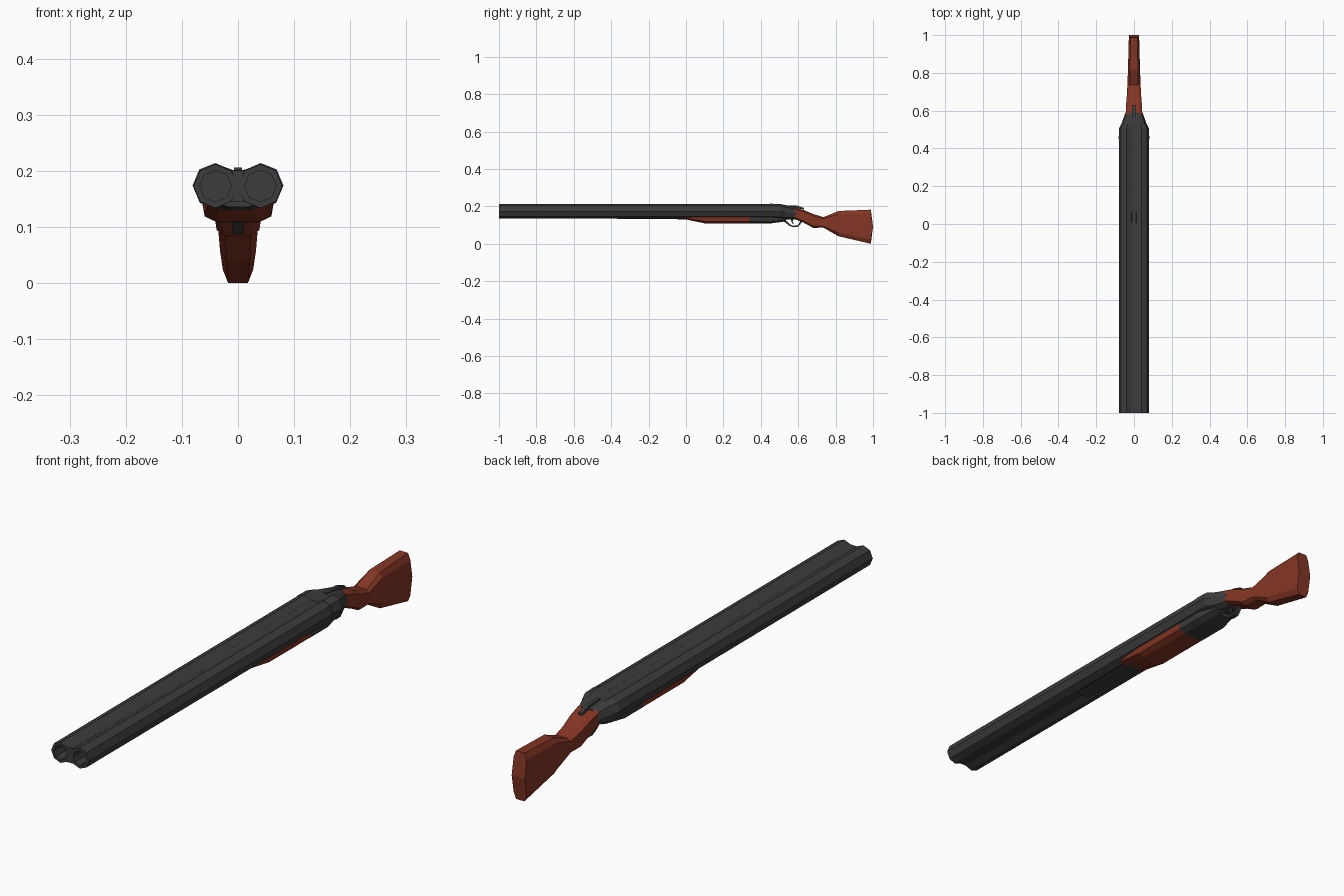
import bpy, bmesh, math

if "Cube" in bpy.data.objects:
    bpy.data.objects.remove(bpy.data.objects["Cube"])


def material(name, rgb):
    m = bpy.data.materials.new(name)
    m.diffuse_color = (*rgb, 1)
    m.use_nodes = True
    m.node_tree.nodes["Principled BSDF"].inputs["Base Color"].default_value = m.diffuse_color
    return m


STEEL = material("dark_steel", (0.045, 0.045, 0.045))
WOOD = material("red_brown_wood", (0.23, 0.036, 0.018))


def finish(name, bm, mat):
    bmesh.ops.recalc_face_normals(bm, faces=bm.faces)
    me = bpy.data.meshes.new(name)
    bm.to_mesh(me)
    bm.free()
    me.materials.append(mat)
    ob = bpy.data.objects.new(name, me)
    bpy.context.collection.objects.link(ob)
    return ob


def loft(name, sections, mat, bulge=0):
    """Loft mirrored half outlines (odd count, top to bottom) along y."""
    bm = bmesh.new()
    rings = []
    k = len(sections[0][1])
    mid = k // 2
    for i, (y, half) in enumerate(sections):
        last = i == len(sections) - 1
        pts = [(x, y + (bulge if last and j == mid else 0), z)
               for j, (x, z) in enumerate(half)]
        pts += [(-x, yy, z) for x, yy, z in reversed(pts)]
        rings.append([bm.verts.new(p) for p in pts])
    n = 2 * k
    for a, b in zip(rings, rings[1:]):
        for j in range(n):
            bm.faces.new((a[j], a[(j + 1) % n], b[(j + 1) % n], b[j]))
    for r in (rings[0], rings[-1]):
        bm.faces.new(r[n - 1 - mid:] + r[:mid + 1])
        bm.faces.new(r[mid:n - mid])
    return finish(name, bm, mat)


def plate(name, outline, hw, mat):
    """Extrude a side (y, z) outline across x."""
    bm = bmesh.new()
    f = bm.faces.new([bm.verts.new((-hw, y, z)) for y, z in outline])
    ext = bmesh.ops.extrude_face_region(bm, geom=[f])["geom"]
    for v in ext:
        if isinstance(v, bmesh.types.BMVert):
            v.co.x = hw
    return finish(name, bm, mat)


# Octagonal barrels with open bores
def barrel(name, cx):
    bm = bmesh.new()
    rings = []
    for r, y in ((0.04, 0.47), (0.039, -1), (0.028, -1), (0.028, -0.5)):
        rings.append([bm.verts.new((cx + r * math.cos(i * math.pi / 4), y,
                                    0.173 + r * math.sin(i * math.pi / 4))) for i in range(8)])
    for a, b in zip(rings, rings[1:]):
        for i in range(8):
            bm.faces.new((a[i], a[(i + 1) % 8], b[(i + 1) % 8], b[i]))
    bm.faces.new(rings[0])
    bm.faces.new(rings[-1])
    finish(name, bm, STEEL)


barrel("right_barrel", 0.04)
barrel("left_barrel", -0.04)
loft("barrel_web", [(y, [(0.012, 0.201), (0.002, 0.173), (0.012, 0.145)]) for y in (-1, 0.47)], STEEL)


# Receiver: follows the barrel outline, then tapers to the grip
def body(hw, z0, z1, dip):
    h = z1 - z0
    return [(0.15 * hw, z1 - dip), (0.5 * hw, z1), (0.85 * hw, z1 - 0.14 * h), (hw, (z0 + z1) / 2),
            (0.85 * hw, z0 + 0.14 * h), (0.5 * hw, z0), (0.15 * hw, z0)]


loft("receiver", [(0.45, body(0.081, 0.134, 0.214, 0.012)), (0.505, body(0.080, 0.132, 0.213, 0.012)),
                  (0.53, body(0.067, 0.128, 0.206, 0.004)), (0.59, body(0.045, 0.130, 0.194, 0))], STEEL)


# Fore-end and the steel block behind it
def under(hw, z0, top=0.155):
    return [(hw, top), (0.9 * hw, z0 + 0.3 * (0.145 - z0)), (0.55 * hw, z0)]


loft("fore_end", [(-0.02, under(0.060, 0.134)), (0.1, under(0.066, 0.109)),
                  (0.34, under(0.066, 0.109))], WOOD)
loft("lower_block", [(0.34, under(0.066, 0.108)), (0.45, under(0.066, 0.108)),
                     (0.535, under(0.050, 0.120))], STEEL)
loft("barrel_lug", [(-0.3, under(0.03, 0.136)), (0.0, under(0.04, 0.130))], STEEL)


# Stock
def grip(hw, z0, z1):
    c = 0.13 * (z1 - z0)
    return [(0.65 * hw, z1), (hw, z1 - c), (hw, (z0 + z1) / 2), (hw, z0 + c), (0.65 * hw, z0)]


loft("stock", [(0.58, grip(0.044, 0.133, 0.194)), (0.63, grip(0.042, 0.112, 0.180)),
               (0.68, grip(0.038, 0.085, 0.159)), (0.735, grip(0.035, 0.086, 0.142)),
               (0.815, grip(0.032, 0.040, 0.175)), (0.988, grip(0.027, 0.0, 0.182))], WOOD, bulge=0.012)

# Trigger guard, trigger and top lever
outer = [(0.515, 0.125), (0.55, 0.098), (0.572, 0.088), (0.597, 0.089), (0.612, 0.105), (0.625, 0.125)]
inner = [(0.614, 0.125), (0.604, 0.108), (0.593, 0.097), (0.574, 0.096), (0.555, 0.105), (0.53, 0.128)]
plate("trigger_guard", outer + inner, 0.010, STEEL)
plate("trigger", [(0.562, 0.135), (0.563, 0.118), (0.572, 0.104), (0.576, 0.106), (0.57, 0.12), (0.574, 0.135)],
      0.005, STEEL)
plate("top_lever", [(0.52, 0.19), (0.52, 0.206), (0.59, 0.205), (0.63, 0.192), (0.63, 0.183), (0.59, 0.19)],
      0.007, STEEL)
